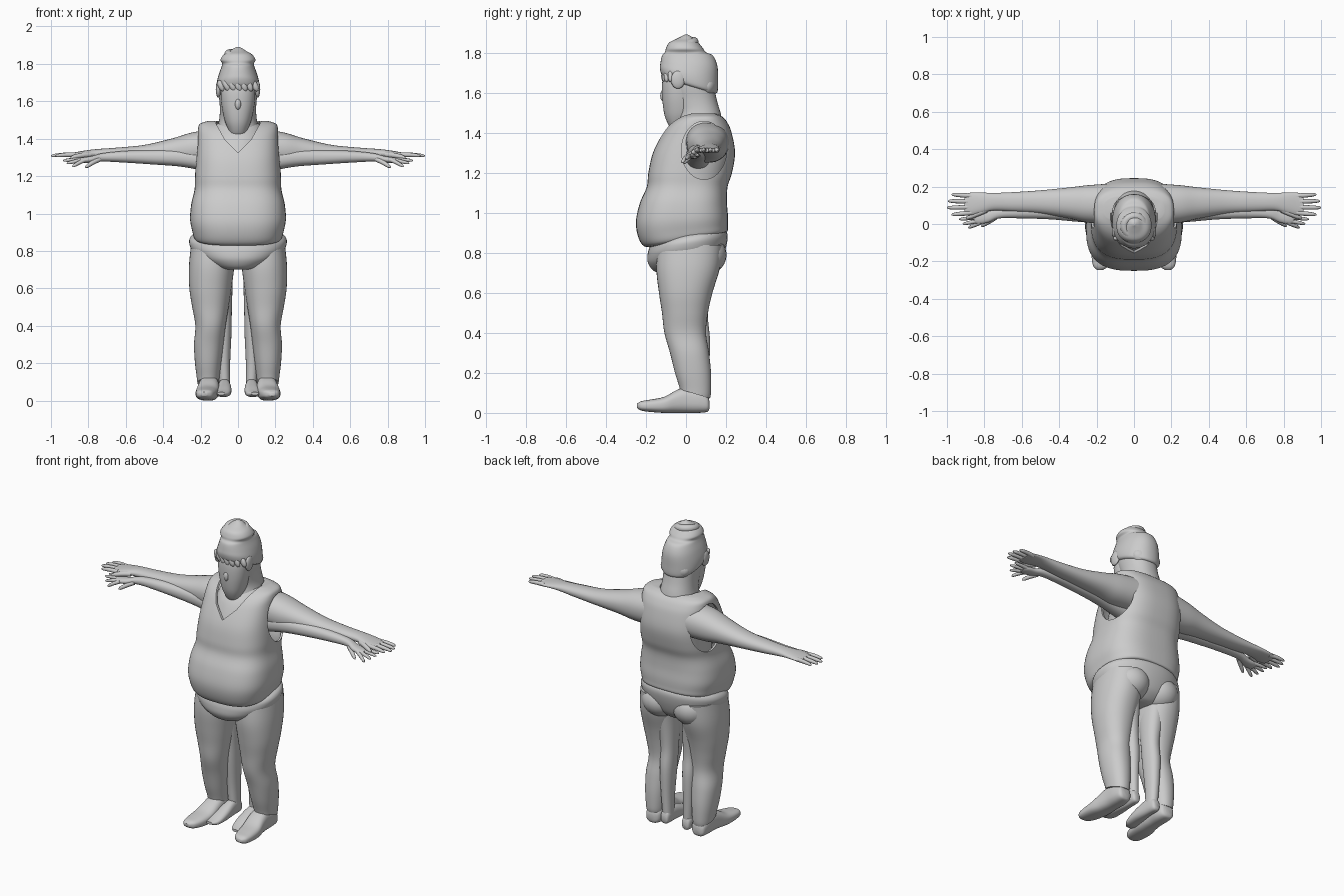
import bpy, bmesh, math
from mathutils import Vector

AXES = {'z': lambda t, a, b: (a, b, t), 'x': lambda t, a, b: (t, a, b), 'y': lambda t, a, b: (a, t, b)}


def catmull(rows, steps):
    out = []
    for i in range(len(rows) - 1):
        p = [rows[max(0, min(len(rows) - 1, i + k))] for k in (-1, 0, 1, 2)]
        for s in range(steps):
            u = s / steps
            out.append([0.5 * (2 * b + (c - a) * u + (2 * a - 5 * b + 4 * c - d) * u * u
                               + (3 * b - a - 3 * c + d) * u ** 3) for a, b, c, d in zip(*p)])
    return out + [list(rows[-1])]


def activate(ob):
    bpy.ops.object.select_all(action='DESELECT')
    ob.select_set(True)
    bpy.context.view_layer.objects.active = ob


def finish(ob, mirror=False, angle=50):
    if mirror:
        ob.modifiers.new("mirror", 'MIRROR').use_mirror_merge = False
    activate(ob)
    bpy.ops.object.convert(target='MESH')
    bpy.ops.object.shade_smooth_by_angle(angle=math.radians(angle))
    return ob


def mesh_object(name, bm):
    bmesh.ops.recalc_face_normals(bm, faces=bm.faces)
    me = bpy.data.meshes.new(name)
    bm.to_mesh(me)
    bm.free()
    ob = bpy.data.objects.new(name, me)
    bpy.context.collection.objects.link(ob)
    return ob


def loft(name, rows, axis='z', power=2.2, seg=40, steps=5):
    """Rows are (position, a_min, a_max, b_min, b_max, tilt)."""
    bm = bmesh.new()
    rings = []
    for t, a0, a1, b0, b1, tilt in catmull([tuple(r) + (0,) * (6 - len(r)) for r in rows], steps):
        ring = []
        for k in range(seg):
            th = 2 * math.pi * k / seg
            c, s = math.cos(th), math.sin(th)
            a = (a1 - a0) / 2 * math.copysign(abs(c) ** (2 / power), c)
            b = (b1 - b0) / 2 * math.copysign(abs(s) ** (2 / power), s)
            ring.append(bm.verts.new(AXES[axis](t + tilt * b, a + (a0 + a1) / 2, b + (b0 + b1) / 2)))
        rings.append(ring)
    for r, q in zip(rings, rings[1:]):
        for k in range(seg):
            bm.faces.new((r[k], r[(k + 1) % seg], q[(k + 1) % seg], q[k]))
    bm.faces.new(rings[0])
    bm.faces.new(rings[-1])
    return mesh_object(name, bm)


def sym(rows):
    return [(r[0], -r[1]) + tuple(r[1:]) for r in rows]


def ball(name, loc, size, rot=(0, 0, 0)):
    bpy.ops.mesh.primitive_uv_sphere_add(segments=24, ring_count=14, location=loc, rotation=rot)
    ob = bpy.context.object
    ob.name, ob.scale = name, size
    bpy.ops.object.transform_apply(location=True, rotation=True, scale=True)
    return ob


def finger(name, p0, p1, r):
    cu = bpy.data.curves.new(name, 'CURVE')
    cu.dimensions, cu.bevel_depth, cu.bevel_resolution, cu.use_fill_caps = '3D', r, 3, True
    sp = cu.splines.new('POLY')
    shape = [(0, 1), (.3, 1), (.5, .95), (.75, .85), (.92, .65), (1, .25)]
    sp.points.add(len(shape) - 1)
    for pt, (f, rad) in zip(sp.points, shape):
        p = Vector(p0).lerp(Vector(p1), f)
        p.z += .25 * r * math.sin(math.pi * f)
        pt.co, pt.radius = (*p, 1), rad
    ob = bpy.data.objects.new(name, cu)
    bpy.context.collection.objects.link(ob)
    activate(ob)
    bpy.ops.object.convert(target='MESH')
    return finish(bpy.context.object, True)


def prism(name, pts, depth):
    bm = bmesh.new()
    f = bm.faces.new([bm.verts.new(p) for p in pts])
    ext = bmesh.ops.extrude_face_region(bm, geom=[f])
    bmesh.ops.translate(bm, vec=depth, verts=[v for v in ext['geom'] if isinstance(v, bmesh.types.BMVert)])
    ob = mesh_object(name, bm)
    ob.hide_render = True
    return ob


# Vest: boxy loft with a shell thickness, arm holes and a V neck cut out
vest = loft("vest", sym([
    (.865, .205, -.165, .19, .2), (.872, .232, -.212, .208, .18), (.91, .245, -.24, .21, .12),
    (.97, .256, -.25, .21, .05), (1.05, .25, -.23, .205), (1.13, .232, -.196, .208),
    (1.2, .23, -.188, .23), (1.3, .224, -.165, .245), (1.40, .217, -.115, .228),
    (1.45, .214, -.075, .207), (1.48, .203, -.03, .182), (1.495, .16, .01, .15)]), power=2.8, seg=64)
solid = vest.modifiers.new("thickness", 'SOLIDIFY')
solid.thickness, solid.offset = .012, -1


def ellipse(f, n=40):
    return [f(math.cos(2 * math.pi * k / n), math.sin(2 * math.pi * k / n)) for k in range(n)]


cutters = [prism("arm_hole_cutter", ellipse(lambda c, s: (x, .09 + .113 * c, 1.312 + .145 * s)), (d, 0, 0))
           for x, d in ((.14, .2), (-.14, -.2))]
cutters.append(prism("neck_cutter", ellipse(lambda c, s: (.115 * c, .06 + .105 * s, 1.44)), (0, 0, .2)))
cutters.append(prism("v_neck_cutter", [(0, -.4, 1.325), (.07, -.4, 1.395), (.15, -.4, 1.54),
                                       (-.15, -.4, 1.54), (-.07, -.4, 1.395)], (0, .46, 0)))
for c in cutters:
    m = vest.modifiers.new("cut", 'BOOLEAN')
    m.operation, m.object = 'DIFFERENCE', c
finish(vest, angle=40)
for c in cutters:
    bpy.data.objects.remove(c)

# Chest under the vest, neck and head
finish(loft("chest", sym([(1.0, .14, -.12, .15), (1.2, .15, -.165, .2), (1.3, .15, -.145, .22),
                          (1.4, .145, -.098, .205), (1.45, .135, -.055, .19), (1.48, .11, -.03, .175)])))
finish(loft("head_and_neck", sym([
    (1.40, .13, -.07, .19), (1.49, .103, -.045, .175), (1.56, .097, -.06, .155),
    (1.64, .102, -.09, .14), (1.72, .098, -.1, .14), (1.78, .07, -.06, .1)])))
finish(loft("bearded_face", sym([
    (1.402, .012, -.045, -.015), (1.415, .036, -.07, .0), (1.45, .052, -.093, .02), (1.5, .072, -.11, .05),
    (1.58, .088, -.119, .05), (1.66, .092, -.118, .05), (1.72, .08, -.1, .05)])))
ball("nose", (0, -.112, 1.585), (.017, .017, .03))

# Hair with a top bun, fringe locks and side locks
finish(loft("hair", sym([
    (1.63, .095, -.095, .135, -.3), (1.645, .113, -.12, .157, -.3), (1.69, .115, -.13, .16, -.2),
    (1.74, .104, -.128, .157, -.05), (1.785, .088, -.12, .135), (1.802, .085, -.105, .1),
    (1.822, .094, -.1, .085), (1.85, .076, -.085, .062), (1.868, .045, -.05, .04),
    (1.882, .025, -.022, .025), (1.89, .008, -.008, .01)])))
for i in range(7):
    x = -.09 + .03 * i
    lock = ball("fringe_lock", (x, -.118 * math.sqrt(1 - (x / .13) ** 2) + .008, 1.683),
                (.017, .014, .032), (0, -.45, 0))
    finish(lock)
finish(ball("side_lock", (.105, -.04, 1.665), (.014, .035, .045)), True)
finish(ball("nape_hair", (0, .105, 1.635), (.095, .05, .06)))
bpy.ops.mesh.primitive_torus_add(location=(0, -.01, 1.845), rotation=(.2, .15, 0), major_radius=.052,
                                 minor_radius=.022, major_segments=32, minor_segments=12)
bpy.context.object.name = "bun_coil"
finish(bpy.context.object)

# Trousers: hips with belly fold, buttocks and legs
finish(loft("hips", sym([
    (.70, .07, -.13, .1), (.712, .13, -.165, .13), (.75, .2, -.19, .17), (.80, .245, -.192, .195, .05),
    (.845, .261, -.185, .208, .12), (.872, .255, -.175, .205, .15), (.89, .235, -.15, .19, .15)]), seg=56))
finish(ball("buttock", (.105, .085, .79), (.115, .118, .105)), True)
finish(loft("trouser_leg", [
    (.84, .02, .25, -.14, .18), (.72, .02, .262, -.148, .168), (.6, .035, .26, -.135, .132),
    (.5, .05, .245, -.12, .11), (.4, .066, .228, -.108, .1), (.3, .078, .235, -.08, .115),
    (.2, .09, .23, -.055, .125), (.12, .1, .22, -.035, .125, -.2), (.095, .103, .217, -.03, .12, -.3)]), True)

# Shoes
finish(loft("shoe", [
    (.117, .14, .185, .02, .06), (.105, .115, .2, .005, .09), (.06, .1, .208, 0, .12), (0, .1, .21, 0, .13),
    (-.05, .1, .216, 0, .112), (-.11, .105, .226, 0, .08), (-.18, .118, .226, .005, .066),
    (-.225, .137, .218, .012, .058), (-.245, .165, .198, .025, .045)], 'y', 2.6), True)

# Slimmer inner legs and feet showing between the trouser legs
finish(loft("inner_leg", [
    (.74, .03, .15, -.06, .14), (.6, .03, .14, -.03, .12), (.48, .033, .12, -.01, .11),
    (.36, .035, .12, .0, .12), (.2, .042, .11, .02, .115), (.08, .042, .1, .03, .11)]), True)
finish(loft("inner_foot", [
    (.115, .055, .09, .03, .07), (.1, .045, .1, .02, .1), (.04, .04, .105, .02, .115),
    (-.05, .035, .115, .02, .085), (-.12, .045, .12, .02, .055), (-.155, .07, .11, .03, .045)], 'y', 2.5), True)

# Main arms with hands
finish(loft("arm", [
    (.14, .0, .215, 1.25, 1.45), (.25, .008, .207, 1.252, 1.432), (.35, .03, .195, 1.265, 1.402),
    (.5, .055, .18, 1.275, 1.367), (.65, .066, .17, 1.285, 1.352), (.75, .072, .166, 1.295, 1.345),
    (.81, .06, .168, 1.3, 1.338), (.87, .048, .168, 1.3, 1.328), (.905, .055, .16, 1.303, 1.323)], 'x'), True)
for y0, y1, x1 in ((.15, .158, .975), (.12, .123, .995), (.09, .087, 1.0), (.06, .05, .975)):
    finger("finger", (.87, y0, 1.313), (x1, y1, 1.308), .0125)
finger("thumb", (.79, .075, 1.315), (.895, .03, 1.297), .015)

# Slimmer inner arms with hands, in front of and below the main arms
finish(loft("inner_arm", [
    (.14, .0, .12, 1.22, 1.34), (.3, .012, .11, 1.25, 1.345), (.45, .025, .105, 1.262, 1.34),
    (.6, .03, .1, 1.272, 1.335), (.72, .03, .085, 1.278, 1.323), (.78, .008, .072, 1.272, 1.308),
    (.83, .0, .068, 1.27, 1.3), (.855, .01, .06, 1.274, 1.295)], 'x'), True)
for y0, tip in ((.055, (.93, .06, 1.285)), (.038, (.935, .025, 1.283)),
                (.02, (.915, .0, 1.268)), (.008, (.885, -.02, 1.25))):
    finger("inner_finger", (.82, y0, 1.285), tip, .011)
finger("inner_thumb", (.74, .035, 1.29), (.815, -.012, 1.247), .013)
